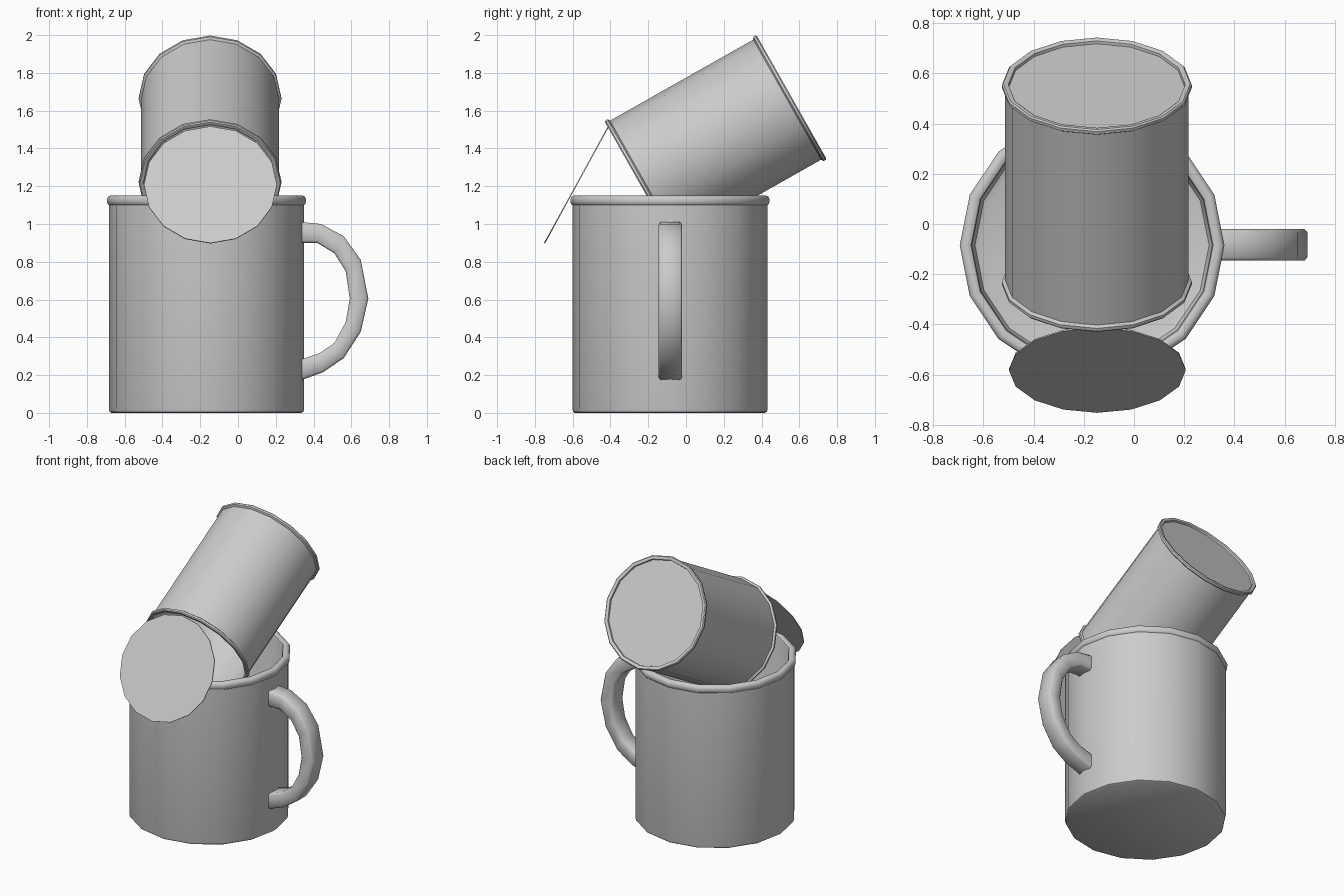
import bpy, bmesh, math

if "Cube" in bpy.data.objects:
    bpy.data.objects.remove(bpy.data.objects["Cube"])

SIDES = 16


def finish(bm, name, loc=(0, 0, 0), tilt=0.0, angle=40):
    bmesh.ops.recalc_face_normals(bm, faces=bm.faces)
    mesh = bpy.data.meshes.new(name)
    bm.to_mesh(mesh)
    bm.free()
    obj = bpy.data.objects.new(name, mesh)
    bpy.context.collection.objects.link(obj)
    obj.location = loc
    obj.rotation_euler = (math.radians(tilt), 0, 0)
    bpy.ops.object.select_all(action='DESELECT')
    obj.select_set(True)
    bpy.context.view_layer.objects.active = obj
    bpy.ops.object.shade_smooth_by_angle(angle=math.radians(angle))
    return obj


def skin(bm, rings):
    """Join successive closed rings with quads and cap both ends."""
    for a, b in zip(rings, rings[1:]):
        n = len(a)
        for i in range(n):
            j = (i + 1) % n
            bm.faces.new((a[i], a[j], b[j], b[i]))
    bm.faces.new(rings[0])
    bm.faces.new(rings[-1])


def lathe(name, profile, **kw):
    """Revolve (radius, height) points around local z."""
    bm = bmesh.new()
    steps = [2 * math.pi * i / SIDES for i in range(SIDES)]
    skin(bm, [[bm.verts.new((r * math.cos(t), r * math.sin(t), z)) for t in steps]
              for r, z in profile])
    return finish(bm, name, **kw)


# Mug body: rounded foot, rolled lip, hollow inside
lathe("mug_body", [
    (0.503, 0.0), (0.513, 0.006), (0.517, 0.02),
    (0.517, 1.10), (0.524, 1.106), (0.527, 1.118), (0.527, 1.132),
    (0.521, 1.144), (0.509, 1.15), (0.493, 1.15), (0.482, 1.143), (0.478, 1.13),
    (0.478, 0.09), (0.466, 0.06), (0.44, 0.05)],
    loc=(-0.167, -0.085, 0))

# Mug handle: chamfered bar swept between outer and inner curves (x, z)
outer = [(0.34, 1.01), (0.44, 1.0), (0.56, 0.935), (0.65, 0.81), (0.69, 0.605),
         (0.65, 0.43), (0.56, 0.29), (0.45, 0.215), (0.34, 0.175)]
inner = [(0.34, 0.90), (0.42, 0.90), (0.51, 0.845), (0.57, 0.75), (0.592, 0.605),
         (0.57, 0.48), (0.51, 0.37), (0.43, 0.315), (0.34, 0.285)]
half, c = 0.063, 0.012
section = [(-half, 0.12), (-half + c, 0), (half - c, 0), (half, 0.12),
           (half, 0.88), (half - c, 1), (-half + c, 1), (-half, 0.88)]
bm = bmesh.new()
skin(bm, [[bm.verts.new((xi + (xo - xi) * t, y - 0.083, zi + (zo - zi) * t))
           for y, t in section]
          for (xo, zo), (xi, zi) in zip(outer, inner)])
finish(bm, "mug_handle", angle=50)

# Tin can: open end at local z = 0, recessed closed end at the far end
L, R = 0.925, 0.365
lathe("tin_can", [
    (0.345, L - 0.04), (0.352, 0.025), (0.352, 0.004), (0.358, 0.0),
    (0.372, 0.0), (0.378, 0.006), (0.378, 0.019), (R, 0.027),
    (R, L - 0.027), (0.378, L - 0.019), (0.378, L - 0.006), (0.372, L),
    (0.358, L), (0.352, L - 0.004), (0.350, L - 0.016)],
    loc=(-0.148, -0.246, 1.216), tilt=-60.5)

# Tin lid: thin disc hanging from the top of the open end
lathe("tin_lid", [(0.352, -0.003), (0.352, 0.003)],
      loc=(-0.146, -0.58, 1.207), tilt=61.3)
